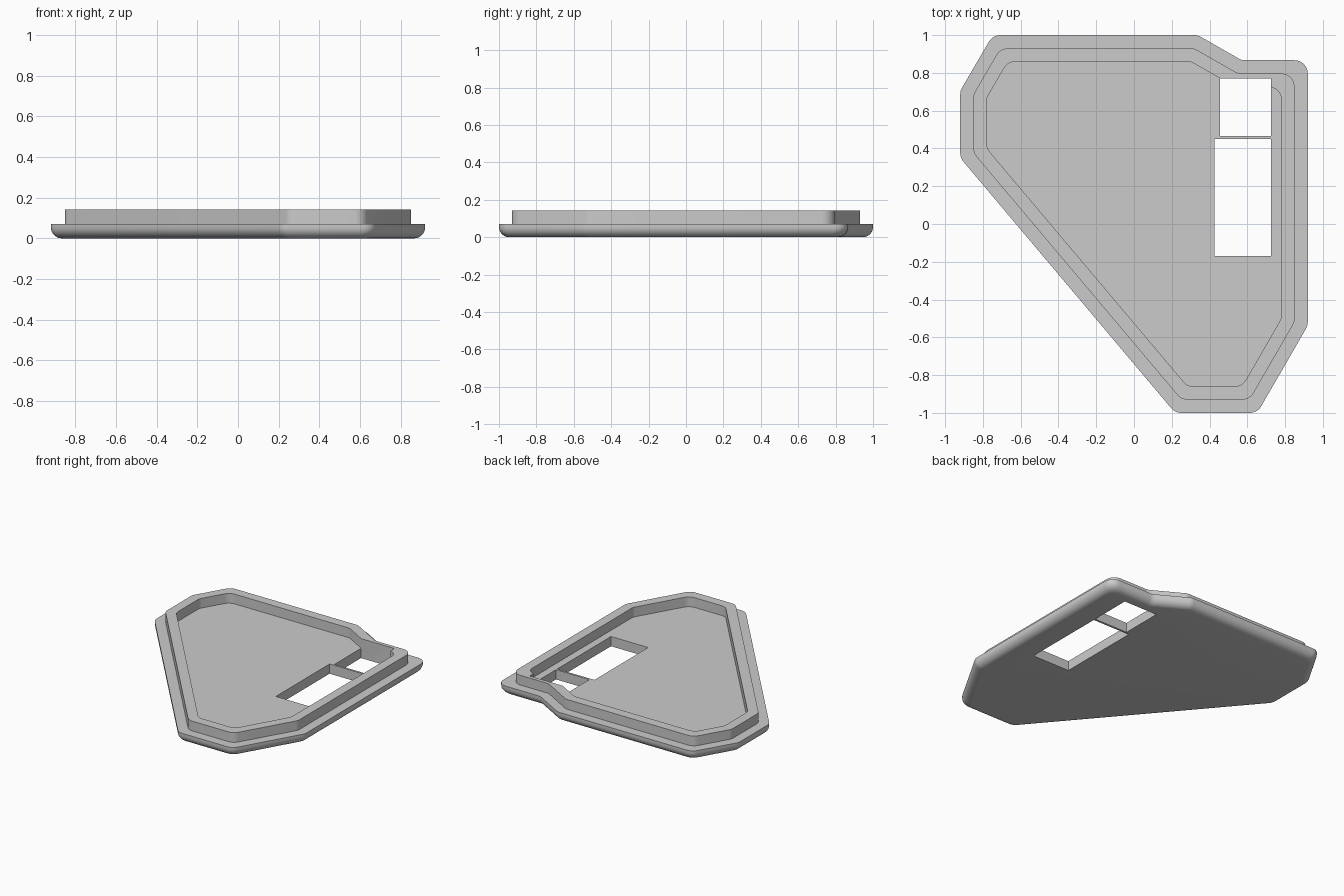
import bpy, bmesh, math
from mathutils import Vector

cube = bpy.data.objects.get("Cube")
if cube:
    bpy.data.objects.remove(cube, do_unlink=True)

grey = bpy.data.materials.new("plain grey")
grey.use_nodes = True
GREY = (0.6, 0.6, 0.6, 1)
grey.diffuse_color = GREY
grey.node_tree.nodes["Principled BSDF"].inputs["Base Color"].default_value = GREY

# Sharp outline of the plate, counter-clockwise
OUTLINE = [Vector(p) for p in (
    (0.92, 0.867), (0.57, 0.867), (0.337, 1), (-0.748, 1), (-0.92, 0.705),
    (-0.92, 0.35), (0.218, -1), (0.653, -1), (0.92, -0.538))]
LEDGE, TOP, STEP, ROUND = 0.071, 0.142, 0.07, 0.055


def inset_outline(inset, radius=0.07, steps=6):
    """Offset the outline inwards, then round every corner."""
    n = len(OUTLINE)
    corners = []
    for i, p in enumerate(OUTLINE):
        a = (p - OUTLINE[i - 1]).normalized()
        b = (OUTLINE[(i + 1) % n] - p).normalized()
        na, nb = Vector((-a.y, a.x)), Vector((-b.y, b.x))
        corners.append(p + (na + nb) * inset / (1 + na.dot(nb)))
    points = []
    for i, p in enumerate(corners):
        a = (p - corners[i - 1]).normalized()
        b = (corners[(i + 1) % n] - p).normalized()
        turn = a.angle(b)
        side = 1 if a.cross(b) > 0 else -1
        start = p - a * radius * math.tan(turn / 2)
        normal = Vector((-a.y, a.x)) * side
        for k in range(steps + 1):
            t = turn * k / steps
            points.append(start + a * radius * math.sin(t)
                          + normal * radius * (1 - math.cos(t)))
    return points


def make_object(name, bm):
    bmesh.ops.recalc_face_normals(bm, faces=bm.faces)
    mesh = bpy.data.meshes.new(name)
    bm.to_mesh(mesh)
    bm.free()
    obj = bpy.data.objects.new(name, mesh)
    bpy.context.collection.objects.link(obj)
    mesh.materials.append(grey)
    return obj


def box(name, x0, x1, y0, y1):
    bm = bmesh.new()
    bmesh.ops.create_cube(bm, size=1)
    for v in bm.verts:
        v.co = (x0 if v.co.x < 0 else x1, y0 if v.co.y < 0 else y1, v.co.z)
    return make_object(name, bm)


# Cover: rounded underside, flat ledge, raised rim and recessed floor
profile = []
for k in range(9):
    t = math.pi / 2 * k / 8
    profile.append((ROUND * (1 - math.sin(t)), ROUND * (1 - math.cos(t))))
profile += [(0, LEDGE), (STEP, LEDGE), (STEP, TOP), (2 * STEP, TOP), (2 * STEP, LEDGE)]

bm = bmesh.new()
rings = [[bm.verts.new((p.x, p.y, z)) for p in inset_outline(inset)]
         for inset, z in profile]
for low, high in zip(rings, rings[1:]):
    for i in range(len(low)):
        bm.faces.new((low[i - 1], low[i], high[i], high[i - 1]))
bm.faces.new(rings[0])
bm.faces.new(rings[-1])
cover = make_object("cover_plate", bm)

# Two rectangular openings cut right through
bpy.context.view_layer.objects.active = cover
for name, bounds in (("large_window_cutter", (0.425, 0.725, -0.17, 0.45)),
                     ("small_window_cutter", (0.455, 0.725, 0.465, 0.77))):
    cutter = box(name, *bounds)
    cutter.hide_render = True
    mod = cover.modifiers.new(name, 'BOOLEAN')
    mod.operation = 'DIFFERENCE'
    mod.solver = 'EXACT'
    mod.object = cutter
    bpy.ops.object.modifier_apply(modifier=mod.name)
    bpy.data.objects.remove(cutter, do_unlink=True)

bpy.ops.object.select_all(action='DESELECT')
cover.select_set(True)
bpy.ops.object.shade_smooth_by_angle(angle=math.radians(30))
